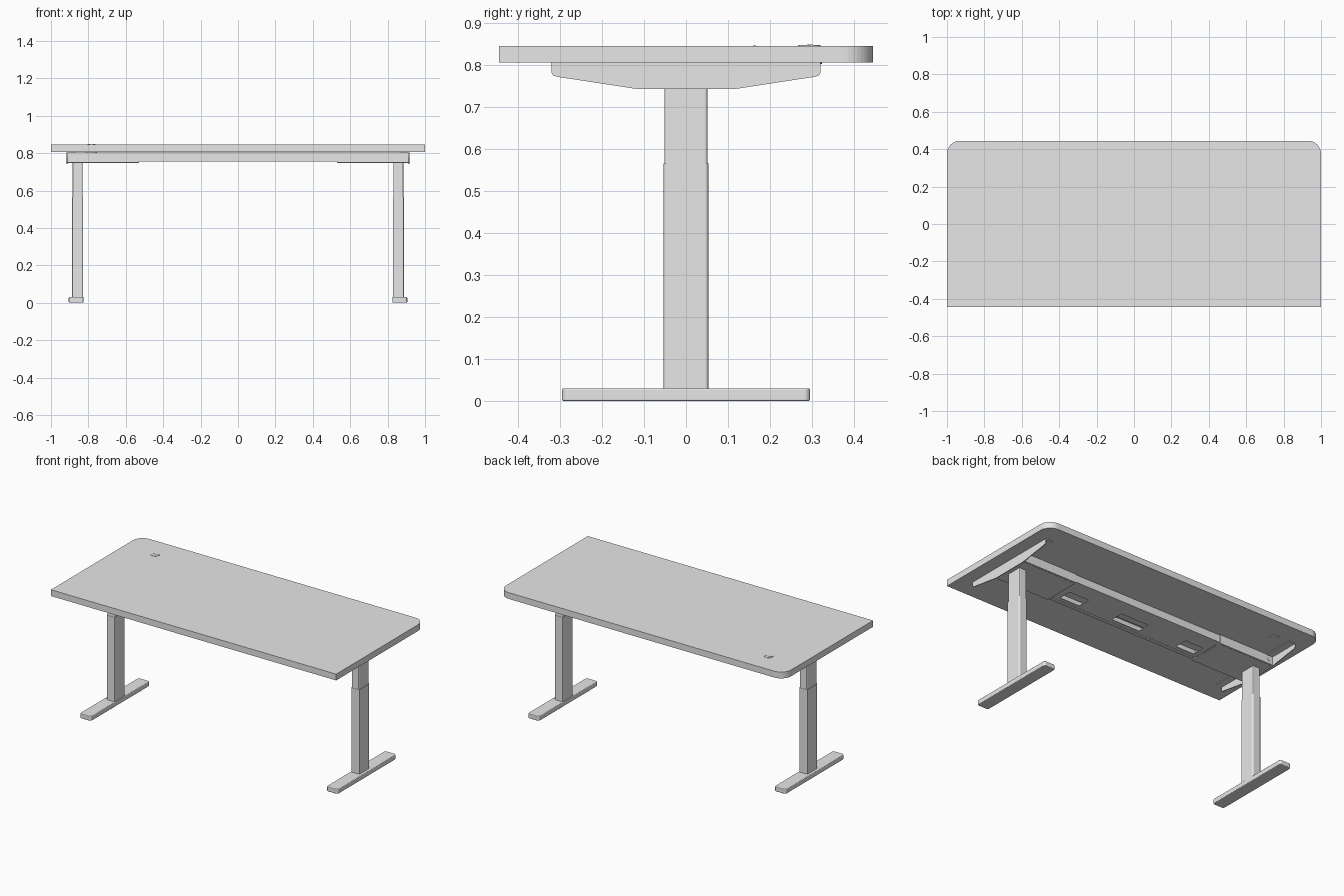
import bpy, bmesh, math
from mathutils import Vector

if "Cube" in bpy.data.objects:
    bpy.data.objects.remove(bpy.data.objects["Cube"])

mat = bpy.data.materials.new("light_grey")
mat.diffuse_color = (0.8, 0.8, 0.8, 1)
mat.use_nodes = True
mat.node_tree.nodes["Principled BSDF"].inputs["Base Color"].default_value = mat.diffuse_color


def finish(name, bm, bevel=0.0, segs=3, angle=30):
    bmesh.ops.recalc_face_normals(bm, faces=bm.faces)
    me = bpy.data.meshes.new(name)
    bm.to_mesh(me)
    bm.free()
    me.materials.append(mat)
    ob = bpy.data.objects.new(name, me)
    bpy.context.collection.objects.link(ob)
    if bevel:
        m = ob.modifiers.new("bevel", 'BEVEL')
        m.width, m.segments = bevel, segs
    return ob


def box(name, x, y, z, bevel=0.0, upright=0.0):
    """Box from ranges; upright rounds only the vertical edges."""
    bm = bmesh.new()
    bmesh.ops.create_cube(bm, size=1)
    for v in bm.verts:
        v.co = Vector([r[0] if c < 0 else r[1] for c, r in zip(v.co, (x, y, z))])
    if upright:
        edges = [e for e in bm.edges if abs(e.verts[0].co.z - e.verts[1].co.z) > 1e-6]
        bmesh.ops.bevel(bm, geom=edges, offset=upright, segments=5, profile=0.5, affect='EDGES')
    return finish(name, bm, bevel)


def prism(name, pts, vec):
    """Extrude a planar outline along a vector."""
    bm = bmesh.new()
    f = bm.faces.new([bm.verts.new(p) for p in pts])
    r = bmesh.ops.extrude_face_region(bm, geom=[f])
    bmesh.ops.translate(bm, verts=[g for g in r["geom"] if isinstance(g, bmesh.types.BMVert)], vec=vec)
    return finish(name, bm)


def disc(name, loc, radius, depth, axis='Z'):
    bm = bmesh.new()
    bmesh.ops.create_cone(bm, cap_ends=True, segments=32, radius1=radius, radius2=radius, depth=depth)
    ob = finish(name, bm)
    ob.location = loc
    if axis == 'Y':
        ob.rotation_euler.x = math.pi / 2
    return ob


def span(s, a, b):
    return (min(s * a, s * b), max(s * a, s * b))


# desktop with two rounded back corners
R = 0.07
outline = [(-1, -0.445, 0.805), (1, -0.445, 0.805)]
for cx, start in ((1 - R, 0), (R - 1, 90)):
    for i in range(11):
        a = math.radians(start + 9 * i)
        outline.append((cx + R * math.cos(a), 0.445 - R + R * math.sin(a), 0.805))
prism("desktop", outline, (0, 0, 0.04))

# cable port and small button on the desktop
disc("cable_port", (-0.785, 0.293, 0.8455), 0.027, 0.003)
for i, x in enumerate((-0.797, -0.77)):
    box(f"port_tab_{i}", (x - .008, x + .008), (0.288, 0.302), (0.845, 0.848))
disc("port_collar", (-0.785, 0.293, 0.804), 0.03, 0.004)
disc("button", (-0.64, 0.163, 0.8452), 0.004, 0.002)

for s, side in ((-1, "left"), (1, "right")):
    # foot and two stage column
    box(side + "_foot", span(s, 0.825, 0.905), (-0.295, 0.295), (0, 0.03), 0.004, 0.014)
    box(side + "_lower_column", span(s, 0.828, 0.887), (-0.053, 0.053), (0.028, 0.565), 0, 0.008)
    box(side + "_upper_column", span(s, 0.831, 0.884), (-0.051, 0.051), (0.56, 0.765), 0, 0.007)
    # tapered side plate with a flange under the desktop
    half = [(0.115, 0.742), (0.305, 0.771), (0.316, 0.774), (0.32, 0.781), (0.32, 0.805)]
    pts = [(s * 0.917, y, z) for y, z in half]
    pts += [(s * 0.917, -y, z) for y, z in reversed(half)]
    prism(side + "_side_plate", pts, (-s * 0.005, 0, 0))
    box(side + "_side_flange", span(s, 0.87, 0.917), (-0.32, 0.32), (0.801, 0.805))
    # plate carrying the column, closed underneath
    box(side + "_mount_plate", span(s, 0.53, 0.914), (-0.115, 0.115), (0.748, 0.754))

for s, side in ((-1, "front"), (1, "back")):
    # long rails with thicker outer sleeves
    box(side + "_rail", (-0.914, 0.914), span(s, 0.098, 0.122), (0.755, 0.802))
    for t, end in ((-1, "left"), (1, "right")):
        box(f"{side}_{end}_rail_sleeve", span(t, 0.53, 0.915), span(s, 0.095, 0.125), (0.749, 0.804))
        disc(f"{side}_{end}_rail_screw", (t * 0.89, s * 0.125, 0.78), 0.013, 0.004, 'Y')

# cable tray between the rails, with openings
box("tray_back_strip", (-0.53, 0.53), (0.01, 0.1), (0.756, 0.76))
box("tray_front_strip", (-0.53, 0.53), (-0.1, -0.075), (0.756, 0.76))
for i, (a, b) in enumerate(((-0.53, -0.5), (-0.37, -0.1), (0.1, 0.34), (0.48, 0.53))):
    box(f"tray_bridge_{i}", (a, b), (-0.076, 0.011), (0.756, 0.76))
# control box inside the tray
box("control_box", (-0.11, 0.1), (-0.04, 0.09), (0.762, 0.8), 0.004)
